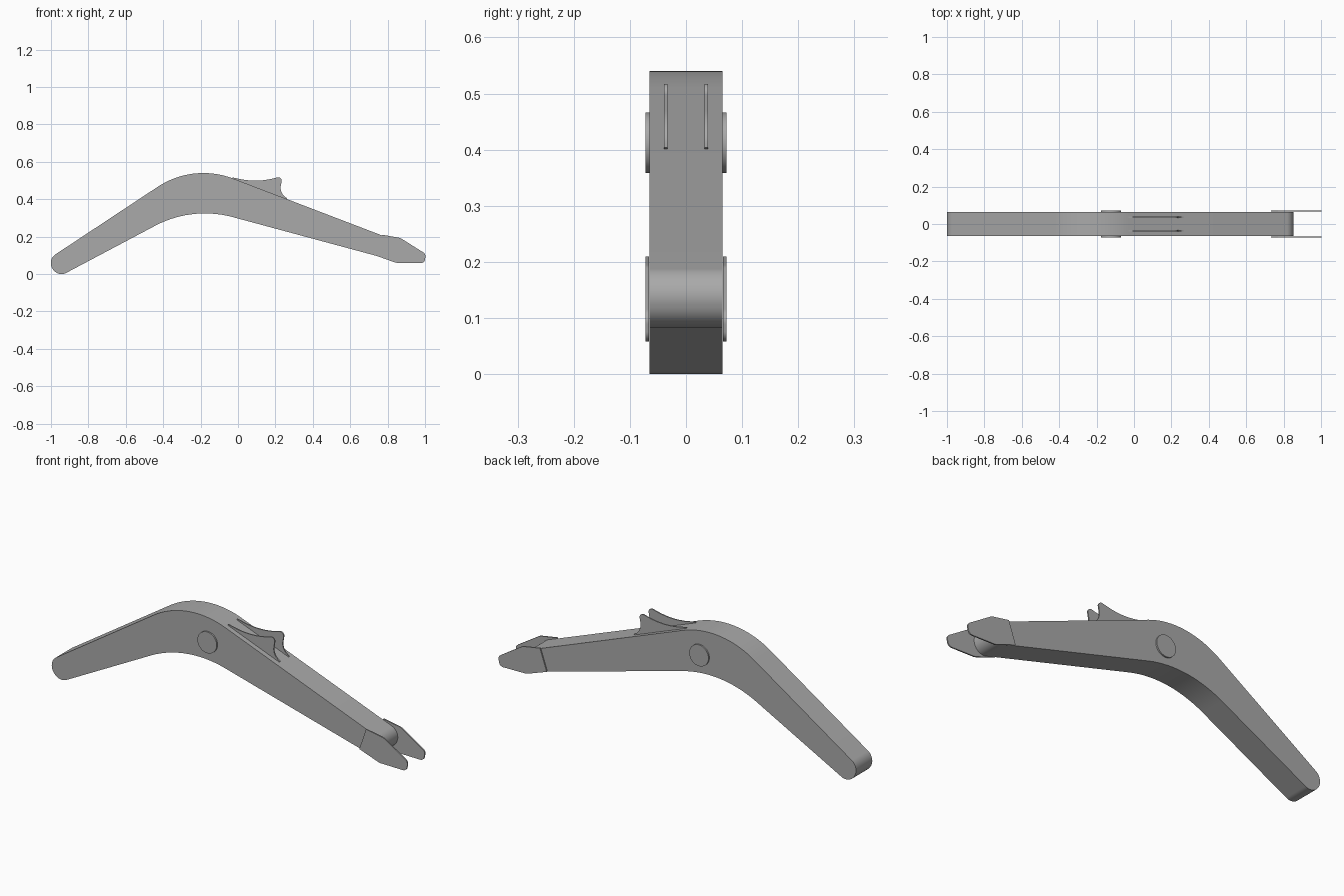
import bpy, bmesh, math
from mathutils import Vector

cube = bpy.data.objects.get("Cube")
if cube:
    bpy.data.objects.remove(cube, do_unlink=True)

# One grey finish for the whole model
grey = bpy.data.materials.new("mid grey")
grey.use_nodes = True
COLOUR = (0.4, 0.4, 0.4, 1)
grey.diffuse_color = COLOUR
grey.node_tree.nodes["Principled BSDF"].inputs["Base Color"].default_value = COLOUR


def rounded(corners, steps_per_turn=72):
    """Turn (x, z, radius) corners into an outline with true arc fillets."""
    out = []
    for i, (x, z, r) in enumerate(corners):
        p = Vector((x, z))
        if r == 0:
            out.append(p)
            continue
        a = (Vector(corners[i - 1][:2]) - p).normalized()
        b = (Vector(corners[(i + 1) % len(corners)][:2]) - p).normalized()
        half = a.angle(b) / 2
        centre = p + (a + b).normalized() * (r / math.sin(half))
        start = p + a * (r / math.tan(half)) - centre
        end = p + b * (r / math.tan(half)) - centre
        sweep = math.atan2(start.x * end.y - start.y * end.x, start.dot(end))
        n = max(4, math.ceil(abs(sweep) / math.tau * steps_per_turn))
        for k in range(n + 1):
            t = sweep * k / n
            c, s = math.cos(t), math.sin(t)
            out.append(centre + Vector((start.x * c - start.y * s,
                                        start.x * s + start.y * c)))
    return out


def slab(name, outline, y0, y1):
    """Extrude an x-z outline between two y positions."""
    bm = bmesh.new()
    face = bm.faces.new([bm.verts.new((p[0], y0, p[1])) for p in outline])
    ext = bmesh.ops.extrude_face_region(bm, geom=[face])
    moved = [v for v in ext["geom"] if isinstance(v, bmesh.types.BMVert)]
    bmesh.ops.translate(bm, verts=moved, vec=(0, y1 - y0, 0))
    bmesh.ops.recalc_face_normals(bm, faces=bm.faces)
    mesh = bpy.data.meshes.new(name)
    bm.to_mesh(mesh)
    bm.free()
    mesh.materials.append(grey)
    obj = bpy.data.objects.new(name, mesh)
    bpy.context.collection.objects.link(obj)
    bpy.ops.object.select_all(action="DESELECT")
    obj.select_set(True)
    bpy.context.view_layer.objects.active = obj
    bpy.ops.object.shade_smooth_by_angle(angle=math.radians(30))
    return obj


HALF = 0.065
OUTER = 0.0725

# Bent arm with rounded ends
arm = rounded([(-1.02, 0.076, 0.055), (-0.239, 0.592, 0.443),
               (0.865, 0.17, 0.052), (0.833, 0.072, 0.052),
               (-0.245, 0.363, 0.57), (-0.964, -0.018, 0.055)], 120)
slab("arm", arm, -HALF, HALF)

# Side plates that form the forked tip
tip = rounded([(0.77, 0.21, 0), (0.868, 0.193, 0.05), (1.006, 0.106, 0.025),
               (0.995, 0.058, 0.022), (0.845, 0.06, 0.05), (0.732, 0.1, 0)])

# Pivot disc
disc = [(-0.123 + 0.054 * math.cos(k * math.tau / 48),
         0.412 + 0.054 * math.sin(k * math.tau / 48)) for k in range(48)]

# Sight fin: concave sweep up to a rounded peak, then a hollow back edge
fin = rounded([(-0.03, 0.517, 0), (0.1, 0.487, 0.4), (0.238, 0.524, 0.018),
               (0.222, 0.432, 0.06), (0.265, 0.404, 0), (0.25, 0.395, 0),
               (-0.03, 0.5, 0)])

for side, s in (("left", 1), ("right", -1)):
    slab(f"tip_plate_{side}", tip, s * (HALF + 0.001), s * OUTER)
    slab(f"pivot_disc_{side}", disc, s * (HALF - 0.005), s * OUTER)
    slab(f"top_fin_{side}", fin, s * 0.033, s * 0.039)
